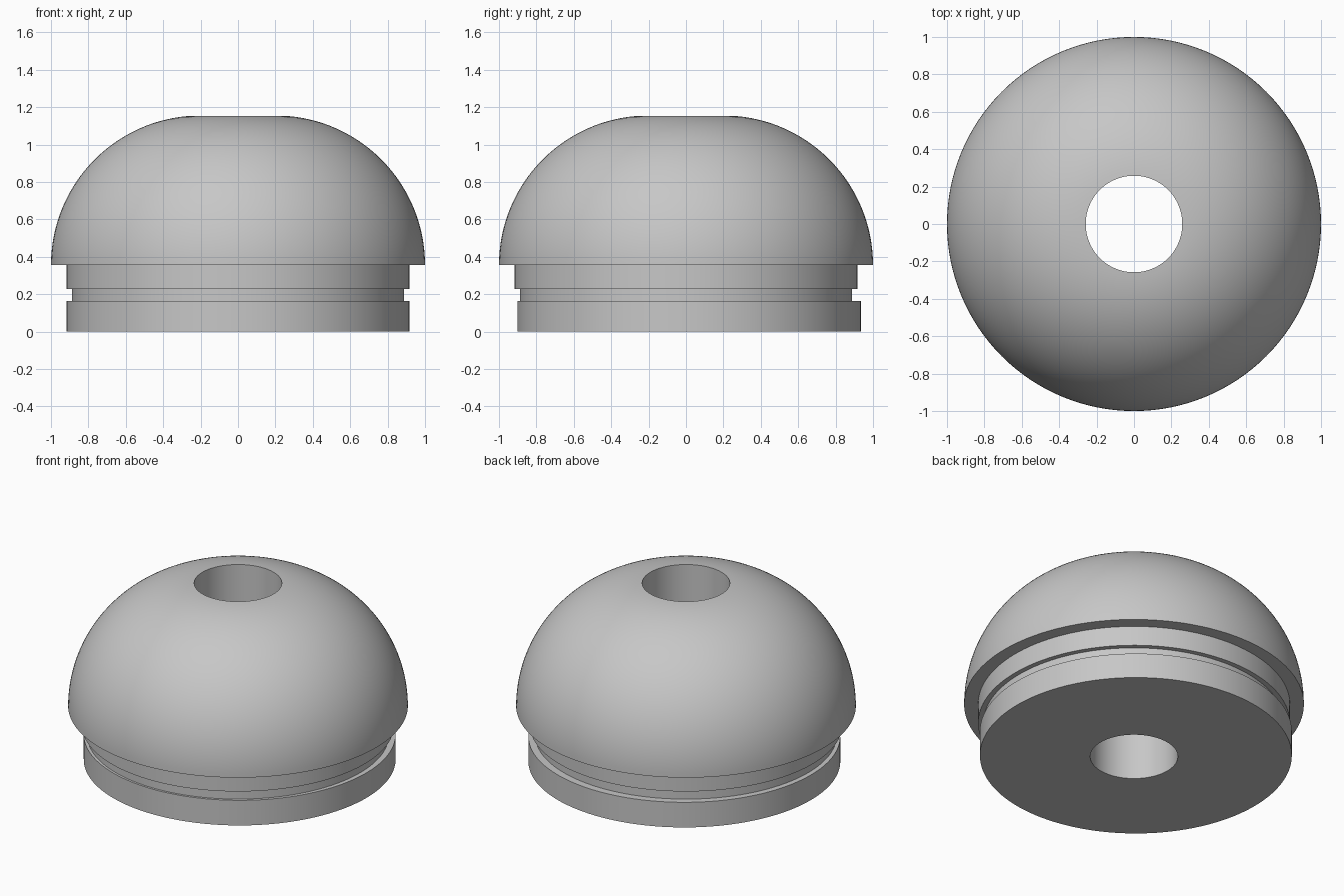
import bpy
import bmesh
from math import sin, cos, pi, radians

if "Cube" in bpy.data.objects:
    bpy.data.objects.remove(bpy.data.objects["Cube"])

SIDES = 128
BORE = 0.258       # radius of the through hole
RIM_Z = 0.355      # underside of the dome
ARC = 0.8          # radius of the dome's rounded profile
BASE_SHIFT = 0.017  # the foot sits slightly off the axis


def make_material(name, colour):
    mat = bpy.data.materials.new(name)
    mat.use_nodes = True
    mat.diffuse_color = colour
    mat.node_tree.nodes["Principled BSDF"].inputs["Base Color"].default_value = colour
    return mat


def lathe(name, profile, mat):
    """Spin a closed profile of (radius, height, y shift) around z."""
    bm = bmesh.new()
    rings = []
    for r, z, shift in profile:
        angles = [2 * pi * i / SIDES for i in range(SIDES)]
        rings.append([bm.verts.new((r * cos(a), r * sin(a) + shift, z)) for a in angles])
    for k, ring in enumerate(rings):
        after = rings[(k + 1) % len(rings)]
        for i in range(SIDES):
            j = (i + 1) % SIDES
            bm.faces.new((ring[i], ring[j], after[j], after[i]))
    bmesh.ops.recalc_face_normals(bm, faces=bm.faces)
    mesh = bpy.data.meshes.new(name)
    bm.to_mesh(mesh)
    bm.free()
    mesh.materials.append(mat)
    obj = bpy.data.objects.new(name, mesh)
    bpy.context.collection.objects.link(obj)
    bpy.ops.object.select_all(action="DESELECT")
    obj.select_set(True)
    bpy.context.view_layer.objects.active = obj
    bpy.ops.object.shade_smooth_by_angle(angle=radians(30))
    return obj


# Foot, groove and collar
profile = [
    (BORE, 0, 0),
    (0.918, 0, BASE_SHIFT), (0.918, 0.163, BASE_SHIFT),
    (0.887, 0.163, 0), (0.887, 0.227, 0),
    (0.918, 0.227, 0), (0.918, RIM_Z, 0),
]

# Rounded dome from the rim up to the hole
steps = 40
top_angle = radians(85.8)
for s in range(steps + 1):
    a = top_angle * s / steps
    profile.append((1 - ARC + ARC * cos(a), RIM_Z + ARC * sin(a), 0))
profile[-1] = (BORE, profile[-1][1], 0)

grey = make_material("plain grey", (0.57, 0.57, 0.57, 1))
lathe("domed_cap", profile, grey)
